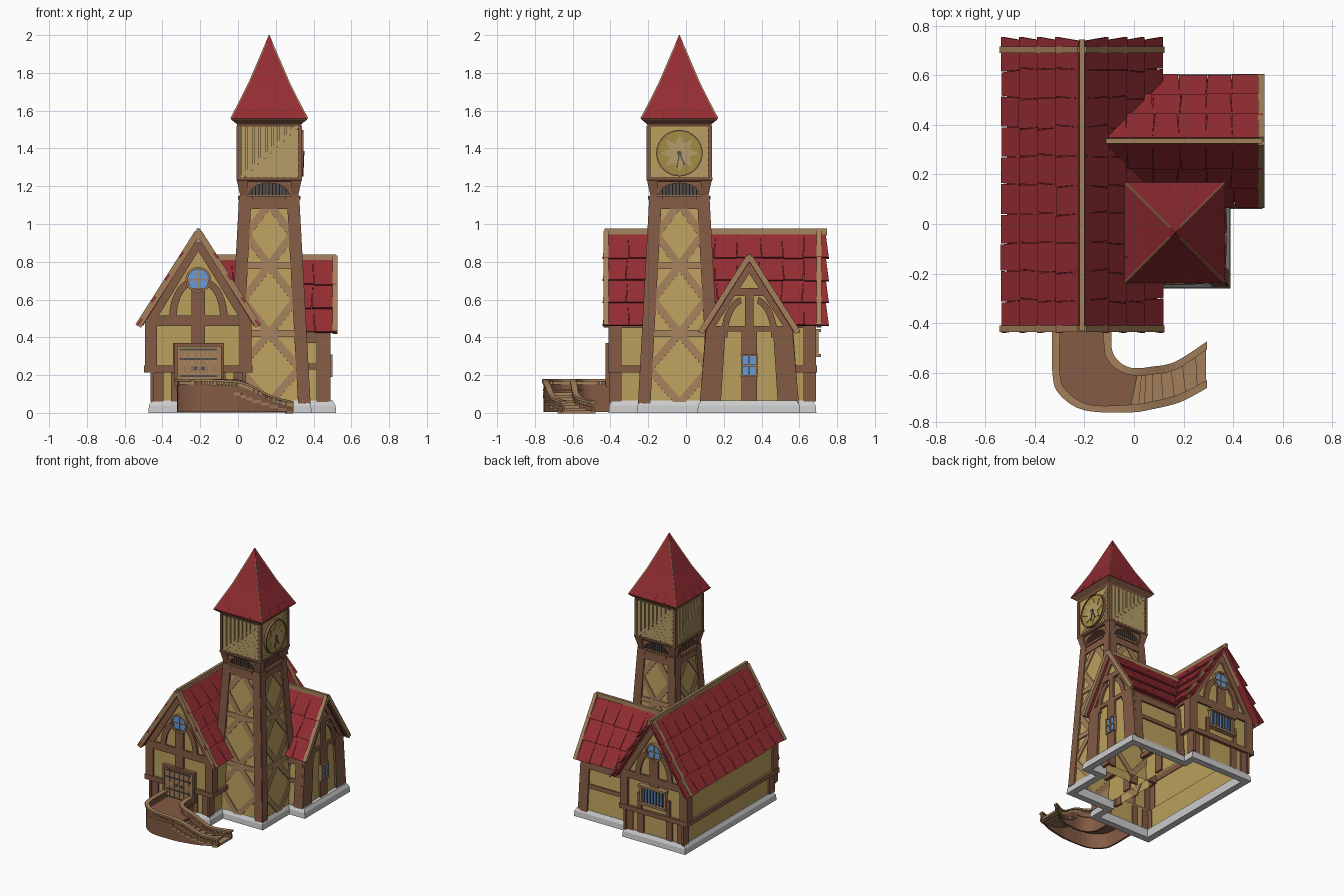
import bpy, bmesh, random
from math import pi, sin, cos, atan
from mathutils import Vector as V, Matrix as Mx

if "Cube" in bpy.data.objects:
    bpy.data.objects.remove(bpy.data.objects["Cube"])

random.seed(4)
RED, DEEP = (.29, .026, .032), (.2, .02, .025)
YEL, BROWN, BEIGE = (.50, .35, .11), (.23, .105, .058), (.37, .215, .105)
BLUE, IRON, GOLD, TAN = (.14, .33, .66), (.09, .08, .08), (.36, .27, .06), (.46, .33, .14)
parts = {}

# ---- helpers: named parts collecting lofted solids ----
def P(name, col=None):
    return parts.setdefault(name, (bmesh.new(), col))[0]

def loft(bm, rings, M=Mx(), caps=(True, True)):
    R = [[bm.verts.new(M @ V(p)) for p in r] for r in rings]
    n = len(R[0])
    for a, b in zip(R, R[1:]):
        for i in range(n):
            bm.faces.new((a[i], a[(i + 1) % n], b[(i + 1) % n], b[i]))
    if caps[0]: bm.faces.new(R[0][::-1])
    if caps[1]: bm.faces.new(R[-1])

def prism(bm, pts, vec, M=Mx()):
    loft(bm, [pts, [V(p) + V(vec) for p in pts]], M)

def sq(h, z, hy=None):
    hy = hy or h
    return [(-h, -hy, z), (h, -hy, z), (h, hy, z), (-h, hy, z)]

def facade(x, y, k=0):            # local x across, -y outward, k quarter turns
    return Mx.Translation((x, y, 0)) @ Mx.Rotation(k * pi / 2, 4, 'Z')

def plate(bm, M, uz, d, y=0):     # polygon on a facade
    prism(bm, [(u, .005 - y, z) for u, z in uz], (0, -d - .005, 0), M)

def fbeam(bm, M, a, b, w, d=.014, y=0):
    a, b = V(a), V(b)
    s = (b - a).orthogonal().normalized() * w / 2
    plate(bm, M, [a - s, b - s, b + s, a + s], d, y)

def rect(bm, M, u0, u1, z0, z1, d=.014, y=0):
    plate(bm, M, [(u0, z0), (u1, z0), (u1, z1), (u0, z1)], d, y)

def arc(bm, M, cu, cz, ru, rz, a0, a1, w, d, n=8, y=0):
    A = [a0 + (a1 - a0) * i / n for i in range(n + 1)]
    k = 1 if ru > 0 else -1
    plate(bm, M, [(cu + ru * cos(a), cz + rz * sin(a)) for a in A] +
          [(cu + (ru - k * w) * cos(a), cz + (rz - w) * sin(a)) for a in A[::-1]], d, y)

def disc(bm, M, cu, cz, r, d, n=24, y=0):
    plate(bm, M, [(cu + r * cos(2 * pi * i / n), cz + r * sin(2 * pi * i / n)) for i in range(n)], d, y)

def round_window(name, M, z, r):
    disc(P(name + '_glass', BLUE), M, 0, z, r - .01, .008)
    f = P(name + '_frame', BEIGE)
    for a in (0, pi): arc(f, M, 0, z, r, r, a, a + pi, .012, .022, 12)
    fbeam(f, M, (0, z - r + .01), (0, z + r - .01), .006, .012)
    fbeam(f, M, (-r + .01, z), (r - .01, z), .006, .012)

def slope(bm, ridge, along, down, L, rows, cols):   # shingled roof slope
    ridge, al, dn = V(ridge), V(along), V(down)
    S = dn.length; dn.normalize()
    n = al.cross(dn); n *= 1 if n.z > 0 else -1
    at = lambda v, u, h: ridge + al * v + dn * u + n * h
    prism(bm, [at(0, 0, 0), at(L, 0, 0), at(L, S, 0), at(0, S, 0)], n * .012)
    for i in range(rows):
        j = [-.018] + [random.uniform(-.012, .012) for _ in range(cols - 1)] + [.018]
        for c in range(cols):
            v0, v1 = L * c / cols, L * (c + 1) / cols
            u0, u1 = S * i / rows, S * (i + 1) / rows + .012 + random.uniform(-.004, .004)
            prism(bm, [at(v0, u0, .006), at(v1, u0, .006), at(v1 + j[c + 1] - .002, u1, .022),
                       at(v0 + j[c] + .002, u1, .022)], n * .011)

def drop(bm, axis):               # open a shell on one side
    bm.normal_update()
    bmesh.ops.recalc_face_normals(bm, faces=bm.faces)
    bmesh.ops.delete(bm, geom=[f for f in bm.faces if f.normal.dot(V(axis)) > .95], context='FACES')

# ---- stone base ring ----
out = [(-.475, -.41), (.055, -.41), (.055, -.26), (.39, -.26), (.39, .06), (.52, .06),
       (.52, .605), (.055, .605), (.055, .69), (-.475, .69)]
def inset(d, z):
    r = []
    for i, p in enumerate(out):
        a, b = (V(p) - V(out[i - 1])).normalized(), (V(out[(i + 1) % len(out)]) - V(p)).normalized()
        q = V(p) + (a.orthogonal() + b.orthogonal()) * d
        r.append((q.x, q.y, z))
    return r
loft(P('stone_base'), [inset(.05, 0), inset(0, 0), inset(.004, .04), inset(.018, .065), inset(.05, .065), inset(.05, 0)],
     caps=(False, False))

# ---- main house ----
CX, Y0, Y1 = -.21, -.395, .675
T = Mx.Translation((CX, .14, 0))
loft(P('house_lower_walls', YEL), [sq(.24, .05, .525), sq(.24, .23, .525)], T, (False, False))
up = P('house_upper_walls', YEL)
prism(up, [(CX + x, Y0, z) for x, z in ((-.268, .22), (.268, .22), (.268, .49), (0, .925), (-.268, .49))], (0, Y1 - Y0, 0))
drop(up, (0, 0, -1))
tb = P('house_timbers', BROWN)
for M, h in ((facade(CX, Y0), .27), (facade(CX, Y1, 2), .27)):
    rect(tb, M, -.288, .288, .215, .25, .018)
    rect(tb, M, -.27, .27, .46, .515)
    rect(tb, M, -.035, .035, .37, .66)
    for s in (-1, 1):
        fbeam(tb, M, (s * .248, .24), (s * .248, .49), .06)
        fbeam(tb, M, (s * .255, .485), (0, .9), .045, .012)
        fbeam(tb, M, (s * .12, .23), (s * .12, .37), .03)
        arc(tb, M, s * .03, .5, s * .125, .21, 0, 1.4, .04, .014)
        fbeam(tb, M, (s * .215, .06), (s * .215, .22), .06, .012, -.012)
        fbeam(tb, M, (s * .12, .06), (s * .12, .22), .05, .012, -.012)
        fbeam(P('gable_boards', BEIGE), M, (s * .003, .955), (s * .318, .46), .034, .022, .02)
    round_window('gable_window', M, .705, .068)
for M in (facade(CX + .268, .14, 1), facade(CX - .268, .14, 3)):
    rect(tb, M, -.553, .553, .215, .25, .018)
    rect(tb, M, -.545, .545, .45, .49)
    for u in (-.515, -.17, .17, .515):
        if abs(u) > .5 or M.translation.x > -.1:
            rect(tb, M, u - .033, u + .033, .24, .46)
            rect(tb, M, u - .033, u + .033, .06, .22, .012, -.028)
roof = P('house_roof', RED)
for s in (-1, 1):
    slope(roof, (CX, -.425, .935), (0, 1, 0), (s * .293, 0, -.475), 1.165, 4, 10)
prism(P('house_ridge_beam', BEIGE), [(CX - .012, -.432, .94), (CX + .012, -.432, .94), (CX + .01, -.432, .975),
      (CX - .01, -.432, .975)], (0, 1.178, 0))

# ---- door and barred back window ----
M = facade(CX, Y0)
rect(P('door', TAN), M, -.1, .125, .14, .36, .016)
for i in range(6): rect(P('door_planks', BEIGE), M, -.112 + i * .04, -.075 + i * .04, .14, .352, .021)
for u in (-.12, .128): fbeam(P('door_frame', BROWN), M, (u, .14), (u, .37), .018, .03)
rect(P('door_frame'), M, -.128, .137, .352, .37, .03)
for z in (.19, .28, .33): rect(P('door_iron', IRON), M, -.1, .1, z, z + .01, .026)
for s in (-1, 1): disc(P('door_iron'), M, .005 + s * .02, .235, .012, .028, 10)
M = facade(CX, Y1, 2)
rect(P('back_window_glass', BLUE), M, -.1, .1, .31, .43, .016)
for u in (-.1, .1): fbeam(P('back_window_frame', BEIGE), M, (u, .30), (u, .44), .016, .026)
for z in (.305, .435): rect(P('back_window_frame'), M, -.115, .115, z - .008, z + .008, .04)
for i in range(7): fbeam(P('back_window_bars', IRON), M, (-.075 + i * .025, .31), (-.075 + i * .025, .43), .007, .024)

# ---- side wing ----
CY, WX = .335, .475
w = P('wing_walls', YEL)
prism(w, [(.05, CY + y, z) for y, z in ((-.25, .05), (.25, .05), (.22, .44), (0, .79), (-.22, .44))], (WX - .05, 0, 0))
drop(w, (0, 0, -1)); drop(w, (-1, 0, 0))
wt, M = P('wing_timbers', BROWN), facade(WX, CY, 1)
rect(wt, M, -.2, .2, .43, .46); rect(wt, M, -.09, .09, .62, .66)
rect(wt, M, -.04, .04, .06, .46); rect(wt, M, -.022, .022, .44, .63)
for s in (-1, 1):
    plate(wt, M, [(s * .262, .06), (s * .15, .06), (s * .125, .45), (s * .228, .45)], .016)
    fbeam(wt, M, (s * .215, .44), (0, .775), .04, .012)
    arc(wt, M, s * .02, .4, s * .13, .22, 0, 1.35, .035, .014)
    fbeam(P('gable_boards'), M, (s * .003, .825), (s * .258, .425), .03, .022, .03)
    S = facade(.26, CY + s * .25, 2 if s > 0 else 0) @ Mx.Translation((0, 0, .05)) @ Mx.Rotation(-atan(.03 / .39), 4, 'X')
    for u0, u1 in ((-.215, -.155), (.155, .215)): rect(wt, S, u0, u1, 0, .38, .012)
    rect(wt, S, -.215, .215, .32, .37, .012); rect(wt, S, -.215, .215, .18, .21, .01)
    slope(P('wing_roof', RED), (-.14, CY, .80), (1, 0, 0), (0, s * .235, -.375), .645, 3, 6)
prism(P('wing_ridge_beam', BEIGE), [(-.14, CY + y, z) for y, z in ((-.012, .8), (.012, .8), (.01, .838), (-.01, .838))], (.66, 0, 0))
for name in ('wing_roof', 'wing_ridge_beam'):      # trim where it meets the house roof
    b = P(name)
    bmesh.ops.bisect_plane(b, geom=b.verts[:] + b.edges[:] + b.faces[:], plane_co=(CX, 0, .94),
                           plane_no=(.85, 0, .53), clear_inner=True)
rect(P('wing_window_glass', BLUE), M, -.036, .036, .2, .3, .018)
for a, b in (((-.04, .195), (-.04, .305)), ((.04, .195), (.04, .305)), ((-.046, .195), (.046, .195)),
             ((-.046, .305), (.046, .305)), ((0, .2), (0, .3)), ((-.04, .25), (.04, .25))):
    fbeam(P('wing_window_frame', BEIGE), M, a, b, .01, .026)

# ---- tower shaft, belfry and clock box ----
TX, TY = .165, -.035
C = Mx.Translation((TX, TY, 0))
loft(P('tower_walls', YEL), [sq(.205, .05), sq(.145, 1.15)], C, (False, True))
loft(P('belfry_core', IRON), [sq(.138, 1.14), sq(.138, 1.235)], C)
loft(P('clock_box', YEL), [sq(.163, 1.235), sq(.163, 1.53)], C)
loft(P('clock_box_sill', BROWN), [sq(.168, 1.225), sq(.174, 1.232), sq(.174, 1.245)], C)
loft(P('tower_cornice', BROWN), [sq(.166, 1.515), sq(.172, 1.53), sq(.2, 1.552), sq(.205, 1.562)], C)
tt, bx = P('tower_timbers', BROWN), P('clock_box_planks', TAN)
hw = lambda z: .205 - .06 * z / 1.1
for k in range(4):
    B = facade(TX, TY, k)
    S = B @ Mx.Translation((0, -.205, .05)) @ Mx.Rotation(-atan(.06 / 1.1), 4, 'X')
    for s in (-1, 1): fbeam(tt, S, (s * .184, 0), (s * .124, 1.1), .062, .014)
    rect(tt, S, -.15, .15, 1.03, 1.1, .012)
    for z0, z1 in ((0, .37), (.37, .73), (.73, 1.06)):
        m, h = (z0 + z1) / 2, hw((z0 + z1) / 2) - .035
        rect(P('tower_braces', BEIGE), S, -h, h, z1 - .018, z1 + .018, .009)
        for s in (-1, 1):
            for z in (z0, z1): fbeam(P('tower_braces'), S, (s * h, m), (0, z), .04, .007)
    # arched opening with grille
    F = B @ Mx.Translation((0, -.138, 0))
    A = [(.105 * cos(pi * i / 10), 1.155 + .062 * sin(pi * i / 10)) for i in range(11)]
    plate(tt, F, [(.15, 1.15), (.15, 1.235), (-.15, 1.235), (-.15, 1.15)] + A[::-1], .016)
    for i in range(-5, 6): fbeam(P('belfry_grille', BROWN), F, (i * .018, 1.15), (i * .018, 1.23), .005, .008)
    rect(P('belfry_grille'), F, -.09, .09, 1.13, 1.148, .028)
    loft(tt, [[(x, y, z) for x, y in ((-h, -h), (-.115, -h), (-.115, -.115), (-h, -.115))]
              for h, z in ((.148, 1.13), (.158, 1.17), (.172, 1.235))], B)
    # box frame, planks or clock
    G = B @ Mx.Translation((0, -.163, 0))
    for s in (-1, 1): rect(P('clock_box_frame', BROWN), G, s * .162 - .01, s * .162 + .01, 1.24, 1.52, .01)
    for i in range(9):
        o = i * .034
        if k != 1: rect(bx, G, o - .148, o - .122, 1.25 + o * .91, 1.515, .008)
        fbeam(bx, G, (o - .148, 1.247), (.15, 1.518 - o * .91), .018, .006 if k != 1 else .003)
G = facade(TX + .163, TY, 1)
disc(P('clock_face', GOLD), G, 0, 1.375, .118, .014, 32)
for a in (0, pi): arc(P('clock_rim', BROWN), G, 0, 1.375, .123, .123, a, a + pi, .008, .02, 16)
plate(P('clock_star', TAN), G, [((.1, .055)[i % 2] * sin(i * pi / 8), 1.375 + (.1, .055)[i % 2] * cos(i * pi / 8)) for i in range(16)], .018)
disc(P('clock_hands', IRON), G, 0, 1.375, .012, .024, 12)
fbeam(P('clock_hands'), G, (0, 1.375), (.028, 1.315), .007, .022)
fbeam(P('clock_hands'), G, (0, 1.375), (-.012, 1.3), .006, .022)

# ---- tower roof ----
lv = [(.205, 1.558), (.11, 1.745), (.004, 1.992)]
loft(P('tower_roof', RED), [sq(h, z) for h, z in lv], C)
for k in range(4):
    B = facade(TX, TY, k)
    for (h, z), (g, y) in zip(lv, lv[1:]):
        loft(P('tower_roof_hips', BEIGE), [[(-a - .001, -a - .001, b), (-a + .006, -a, b), (-a, -a + .006, b)] for a, b in ((h, z), (g, y))], B)
    for u in (-.09, .02, .1):       # shingle splits at the eave
        loft(P('shingle_splits', DEEP), [[(u, -.206, 1.56), (u + .005, -.206, 1.56), (u + .003, -.2, 1.56)],
             [(u * .9, -.18, 1.61), (u * .9 + .002, -.18, 1.61), (u * .9, -.175, 1.61)]], B)
loft(P('roof_cap', RED), [sq(.022, 1.952), sq(.002, 2.0)], C)

# ---- curved entry stair: outer xy, inner xy, rail height ----
K = [V(p) for p in ((-.327, -.40, -.093, -.40, .18), (-.327, -.6, -.093, -.5, .18), (-.3, -.685, -.07, -.55, .18),
     (-.2, -.75, -.025, -.58, .18), (-.02, -.758, .02, -.585, .172), (.065, -.747, .065, -.58, .15),
     (.185, -.717, .165, -.56, .09), (.294, -.66, .294, -.478, .062))]
def at(t):
    i = min(int(t), 6); f = t - i
    a, b, c, d = K[max(i - 1, 0)], K[i], K[i + 1], K[min(i + 2, 7)]
    return (b * 2 + (c - a) * f + (a * 2 - b * 5 + c * 4 - d) * f * f + (b * 3 - a - c * 3 + d) * f ** 3) / 2
def side(q, s):
    o, n = V((q[0], q[1], 0)), V((q[2], q[3], 0))
    return (o, (n - o).normalized()) if s == 0 else (n, (o - n).normalized())
Q = [at(i * .2) for i in range(36)]
for s in (0, 1):
    wall, rail = [], []
    for q in Q:
        p, n = side(q, s)
        h = q[4]
        wall.append([p + n * a + V((0, 0, z)) for a, z in ((.006, .004), (.02, .004), (.02, h - .03), (.006, h - .03))])
        rail.append([p + n * a + V((0, 0, z)) for a, z in ((-.003, h - .013), (.029, h - .013), (.029, h), (-.003, h))])
    loft(P('stair_wall', BROWN), wall); loft(P('stair_rail', BEIGE), rail)
    for i in range(71):
        q = at(i * .1 * 7 / 7.1); p, n = side(q, s)
        loft(P('stair_balusters', BEIGE), [sq(.005, q[4] - .032), sq(.005, q[4] - .01)], Mx.Translation(p + n * .013))
land = Q[:21]
prism(P('stair_landing', BROWN), [(q[0] + .003, q[1] + .003, .115) for q in land] + [(q[2], q[3], .115) for q in land[::-1]], (0, 0, .012))
for i in range(8):
    a, b, z = at(4 + i * .37), at(4 + (i + 1) * .37), .108 - i * .0135
    prism(P('stair_treads', BEIGE), [(a[0], a[1], z - .016), (b[0], b[1], z - .016), (b[2], b[3], z - .016), (a[2], a[3], z - .016)], (0, 0, .016))

# ---- write out objects ----
mats = {}
for name, (bm, col) in parts.items():
    bmesh.ops.recalc_face_normals(bm, faces=bm.faces)
    me = bpy.data.meshes.new(name)
    bm.to_mesh(me); bm.free()
    if col:
        if col not in mats:
            mats[col] = bpy.data.materials.new('paint_%d' % len(mats))
            mats[col].diffuse_color = (*col, 1)
        me.materials.append(mats[col])
    bpy.context.collection.objects.link(bpy.data.objects.new(name, me))

for m in bpy.data.materials:
    if m.users and not m.is_grease_pencil:
        m.use_nodes = True
        m.node_tree.nodes["Principled BSDF"].inputs["Base Color"].default_value = m.diffuse_color
